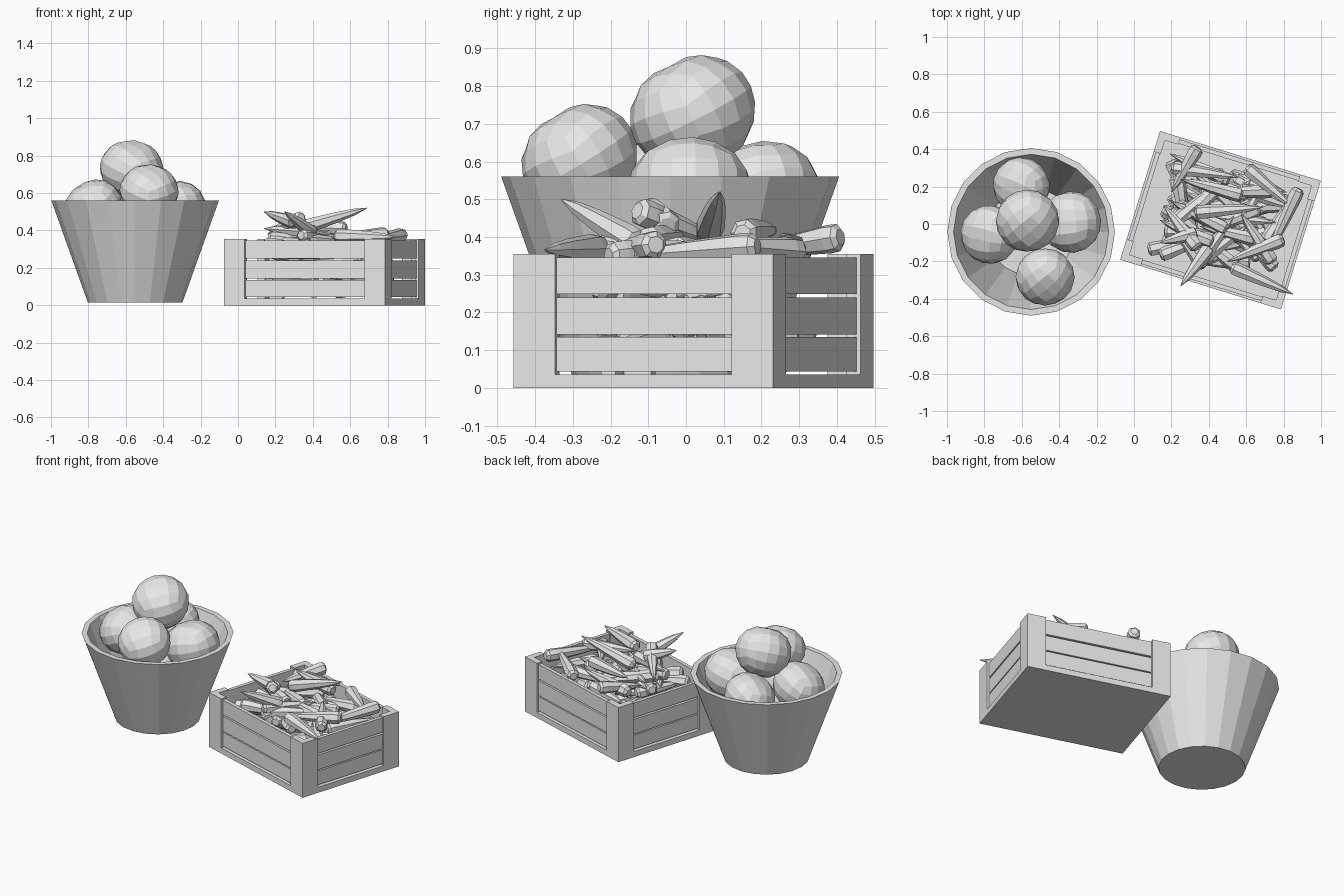
import bpy, bmesh, math, random
from mathutils import Vector, Matrix, Euler

random.seed(4)
if "Cube" in bpy.data.objects:
    bpy.data.objects.remove(bpy.data.objects["Cube"])

grey = bpy.data.materials.new("plain grey")
grey.use_nodes = True
grey.diffuse_color = (0.8, 0.8, 0.8, 1)
grey.node_tree.nodes["Principled BSDF"].inputs["Base Color"].default_value = (0.8, 0.8, 0.8, 1)


def add(name, mesh, matrix=Matrix()):
    ob = bpy.data.objects.new(name, mesh)
    ob.matrix_world = matrix
    bpy.context.collection.objects.link(ob)
    return ob


def to_mesh(name, bm):
    bmesh.ops.recalc_face_normals(bm, faces=bm.faces)
    mesh = bpy.data.meshes.new(name)
    bm.to_mesh(mesh)
    bm.free()
    mesh.materials.append(grey)
    return mesh


def lathe(name, profile, sides, turn=0.0):
    """Stack of (radius, z) rings with capped ends."""
    bm = bmesh.new()
    rings = []
    for r, z in profile:
        angles = [math.tau * i / sides + turn for i in range(sides)]
        rings.append([bm.verts.new((r * math.cos(a), r * math.sin(a), z)) for a in angles])
    for a, b in zip(rings, rings[1:]):
        for i in range(sides):
            j = (i + 1) % sides
            bm.faces.new((a[i], a[j], b[j], b[i]))
    bm.faces.new(rings[0])
    bm.faces.new(rings[-1])
    return to_mesh(name, bm)


def boxes(name, spans, matrix):
    """One object from (min corner, max corner) boxes."""
    bm = bmesh.new()
    for lo, hi in spans:
        lo, hi = Vector(lo), Vector(hi)
        m = Matrix.Translation((lo + hi) / 2) @ Matrix.Diagonal((hi - lo).to_4d())
        m[3][3] = 1
        bmesh.ops.create_cube(bm, size=1, matrix=m)
    return add(name, to_mesh(name, bm), matrix)


# Tapered bucket with an open, thick rim
bucket = [(0.253, 0.015), (0.448, 0.56), (0.415, 0.56), (0.235, 0.05)]
add("bucket", lathe("bucket", bucket, 20), Matrix.Translation((-0.55, -0.042, 0)))

# Faceted round fruit, dimpled at the top
bm = bmesh.new()
bmesh.ops.create_cube(bm, size=2)
bmesh.ops.subdivide_edges(bm, edges=bm.edges, cuts=3, use_grid_fill=True)
for v in bm.verts:
    v.co = Vector([math.tan(c * math.pi / 4) for c in v.co]).normalized()
    v.co.z *= 0.9
    v.co.xy *= 1 + 0.06 * v.co.z
    if v.co.xy.length < 0.1 and v.co.z > 0:
        v.co.z -= 0.06
fruit = to_mesh("fruit", bm)
spots = [("top", -0.57, 0.02, 0.725, 0.17), ("front", -0.476, -0.28, 0.605, 0.158),
         ("right", -0.77, -0.055, 0.525, 0.158), ("left", -0.335, 0.01, 0.515, 0.165),
         ("back", -0.6, 0.205, 0.51, 0.155)]
for side, x, y, z, r in spots:
    tilt = Euler([random.uniform(-0.5, 0.5), random.uniform(-0.5, 0.5), random.uniform(0, 6)])
    add("fruit_" + side, fruit, Matrix.Translation((x, y, z)) @ tilt.to_matrix().to_4x4() @ Matrix.Scale(r, 4))

# Crate, turned on the ground
crate = Matrix.Translation((0.4625, 0.02, 0)) @ Matrix.Rotation(math.radians(-17.2), 4, "Z")
HX, HY, TOP, POST, THICK = 0.45, 0.36, 0.355, 0.115, 0.04
boxes("crate_floor", [((-HX, -HY, 0), (HX, HY, 0.036))], crate)


def span(ax, bx, ay, by, az, bz):
    return ((min(ax, bx), min(ay, by), az), (max(ax, bx), max(ay, by), bz))


# L-shaped corner posts
for sx, sidename in ((1, "left"), (-1, "right")):
    for sy, depthname in ((1, "back"), (-1, "front")):
        x, y = sx * HX, sy * HY
        boxes("crate_post_%s_%s" % (depthname, sidename),
              [span(x, x - sx * POST, y, y - sy * THICK, 0.036, TOP),
               span(x, x - sx * THICK, y - sy * THICK, y - sy * POST, 0.036, TOP)], crate)

# Recessed slats on all four sides, with thin gaps between
for level, (lo, hi) in enumerate([(0.044, 0.135), (0.142, 0.239), (0.249, 0.345)]):
    for s, tag in ((1, "a"), (-1, "b")):
        boxes("crate_long_slat_%s%d" % (tag, level),
              [span(-HX + 0.05, HX - 0.05, s * (HY - 0.012), s * (HY - 0.035), lo, hi)], crate)
        boxes("crate_end_slat_%s%d" % (tag, level),
              [span(s * (HX - 0.012), s * (HX - 0.035), -HY + 0.05, HY - 0.05, lo, hi)], crate)

# Pointed root: blunt crown, long taper, unit length
root = lathe("root", [(0.068, 0), (0.11, 0.04), (0.115, 0.14), (0.085, 0.55),
                      (0.055, 0.8), (0.006, 1)], 7)


def place_root(name, butt, tip):
    butt, tip = Vector(butt), Vector(tip)
    d = tip - butt
    turn = d.to_track_quat("Z", "Y").to_matrix().to_4x4()
    width = 0.34
    add(name, root, Matrix.Translation(butt) @ turn @ Matrix.Diagonal((width, width, d.length, 1)))


# Roots that stand out on top of the heap
heap = [((0.34, 0.41, 0.40), (0.2, 0.17, 0.36)), ((0.88, 0.19, 0.375), (0.72, -0.16, 0.35)),
        ((0.52, -0.23, 0.37), (0.85, -0.375, 0.365)), ((0.42, -0.1, 0.39), (0.14, 0.02, 0.41)),
        ((0.4, -0.13, 0.38), (0.25, -0.33, 0.5)), ((0.33, 0.06, 0.41), (0.69, 0.09, 0.52)),
        ((0.34, -0.13, 0.47), (0.16, 0.1, 0.38)), ((0.2, 0.3, 0.36), (0.56, 0.25, 0.4)),
        ((0.58, 0.15, 0.41), (0.25, 0.24, 0.42)), ((0.8, -0.08, 0.38), (0.5, -0.2, 0.36)),
        ((0.33, -0.05, 0.43), (0.14, -0.1, 0.5)), ((0.6, 0.3, 0.36), (0.86, 0.08, 0.38))]
for i, (butt, tip) in enumerate(heap):
    place_root("heap_root_%d" % i, butt, tip)

# Loose layers of roots filling the crate
for i in range(80):
    level = i / 80
    z = 0.08 + 0.29 * level
    length = random.uniform(0.28, 0.35)
    a = random.choice((0, math.pi)) + random.gauss(0, 0.65)
    half = Vector((math.cos(a), math.sin(a), random.uniform(-0.1, 0.1))) * length / 2
    room_x, room_y = 0.37 - abs(half.x), 0.28 - abs(half.y)
    mid = Vector((random.uniform(-room_x, room_x), random.uniform(-room_y, room_y), z))
    place_root("root_%d" % i, crate @ (mid - half), crate @ (mid + half))
